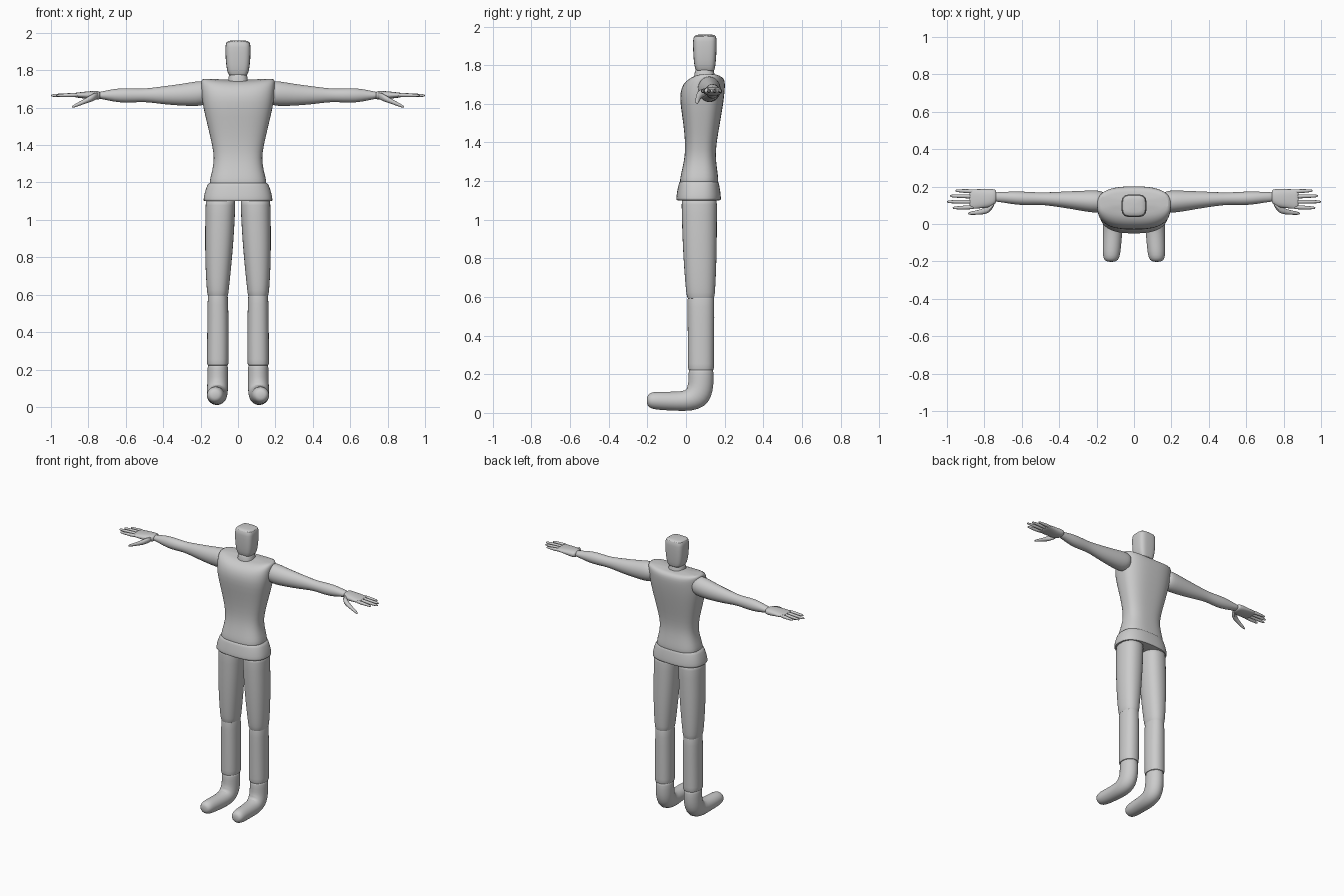
import bpy, bmesh, math
from mathutils import Vector

grey = bpy.data.materials.new("plain grey")
grey.diffuse_color = (0.6, 0.6, 0.6, 1)
X, Y, Z = Vector((1, 0, 0)), Vector((0, 1, 0)), Vector((0, 0, 1))


def ring(bm, c, u, v, n, power):
    """Superellipse ring of n vertices around c."""
    out = []
    for i in range(n):
        a = 2 * math.pi * (i + 0.5) / n
        p, q = math.cos(a), math.sin(a)
        p = math.copysign(abs(p) ** (2 / power), p)
        q = math.copysign(abs(q) ** (2 / power), q)
        out.append(bm.verts.new(Vector(c) + u * p + v * q))
    return out


def loft(bm, sections, n=16, power=2.0):
    """Skin closed rings given as (centre, u, v)."""
    rings = [ring(bm, c, u, v, n, power) for c, u, v in sections]
    for a, b in zip(rings, rings[1:]):
        for i in range(n):
            j = (i + 1) % n
            bm.faces.new((a[i], a[j], b[j], b[i]))
    bm.faces.new(rings[0])
    bm.faces.new(rings[-1])


def finish(name, bm, mirror=False, levels=1):
    bmesh.ops.recalc_face_normals(bm, faces=bm.faces)
    me = bpy.data.meshes.new(name)
    bm.to_mesh(me)
    bm.free()
    me.materials.append(grey)
    ob = bpy.data.objects.new(name, me)
    bpy.context.collection.objects.link(ob)
    if mirror:
        ob.modifiers.new("Mirror", 'MIRROR').use_mirror_merge = False
    if levels:
        s = ob.modifiers.new("Smooth", 'SUBSURF')
        s.levels = s.render_levels = levels
    bpy.ops.object.select_all(action='DESELECT')
    ob.select_set(True)
    bpy.context.view_layer.objects.active = ob
    bpy.ops.object.shade_smooth_by_angle(angle=math.radians(50))
    return ob


def upright(name, rows, cx=0.0, power=2.0, n=16, mirror=False, lift=0.0):
    """Rows: z, x0, x1, y0, y1. Lift raises the sides of the top rows."""
    bm = bmesh.new()
    loft(bm, [(((x0 + x1) / 2, (y0 + y1) / 2, z), X * (x1 - x0) / 2, Y * (y1 - y0) / 2)
              for z, x0, x1, y0, y1 in rows], n, power)
    if lift:
        for v in bm.verts:
            if v.co.z > 1.7:
                v.co.z += lift * min(1, abs(v.co.x) / 0.18) ** 2
    return finish(name, bm, mirror)


# head and neck
upright("head", [(z, -w, w, y0, y1) for z, w, y0, y1 in (
    (1.768, .035, .06, .14), (1.772, .05, .05, .148), (1.80, .06, .042, .153),
    (1.86, .067, .037, .158), (1.93, .068, .035, .16), (1.952, .064, .04, .156),
    (1.96, .045, .06, .14))], power=3.6, n=24)
upright("neck", [(z, -w, w, y0, y1) for z, w, y0, y1 in (
    (1.70, .062, .035, .16), (1.74, .056, .04, .152), (1.765, .05, .045, .145),
    (1.79, .048, .05, .145))], power=2.5)

# torso with raised shoulder tips
upright("torso", [(z, -w, w, y0, y1) for z, w, y0, y1 in (
    (1.17, .145, -.025, .16), (1.19, .153, -.033, .168), (1.22, .15, -.03, .167),
    (1.27, .136, -.018, .16), (1.33, .127, -.006, .153), (1.40, .138, -.004, .158),
    (1.50, .162, -.014, .176), (1.60, .186, -.03, .193), (1.66, .195, -.031, .2),
    (1.705, .198, -.014, .203), (1.73, .198, .015, .197), (1.742, .19, .045, .18),
    (1.744, .14, .075, .16))], power=2.7, n=32, lift=0.014)

# hip band
upright("hip_band", [(z, -w, w, y0, y1) for z, w, y0, y1 in (
    (1.10, .165, -.035, .165), (1.10, .184, -.05, .18), (1.108, .186, -.052, .182),
    (1.15, .178, -.046, .178), (1.185, .165, -.038, .171), (1.2, .157, -.034, .168),
    (1.2, .13, -.01, .15))], power=2.6, n=32)

# trouser legs
upright("upper_leg", [
    (1.12, .012, .174, -.025, .162), (1.10, .012, .174, -.025, .162),
    (0.95, .018, .178, -.022, .162), (0.80, .03, .177, -.015, .16),
    (0.68, .042, .172, -.006, .155), (0.62, .049, .167, 0, .151),
    (0.59, .052, .163, .006, .148), (0.585, .07, .15, .02, .13)], power=2.3, mirror=True)
upright("lower_leg", [
    (0.63, .06, .155, .012, .14), (0.60, .053, .163, .006, .148),
    (0.50, .05, .165, .007, .148), (0.35, .049, .166, .008, .147),
    (0.24, .05, .167, .009, .146), (0.22, .05, .167, .009, .146),
    (0.22, .065, .15, .025, .13)], power=2.3, mirror=True)

# ankle bending into the foot: y, z, half width, half thickness, tilt in degrees
bm = bmesh.new()
loft(bm, [((cx, y, z), X * w,
           (Y * math.cos(math.radians(t)) - Z * math.sin(math.radians(t))) * h)
          for cx, y, z, w, h, t in (
    (.108, .078, .24, .052, .062, 0), (.108, .078, .215, .056, .066, 0),
    (.108, .078, .15, .057, .067, 5), (.109, .07, .112, .057, .07, 25),
    (.110, .052, .082, .057, .071, 48), (.112, .015, .062, .055, .056, 78),
    (.114, -.05, .06, .052, .05, 90), (.118, -.12, .062, .05, .049, 90),
    (.121, -.17, .064, .047, .046, 90), (.122, -.193, .064, .038, .036, 90),
    (.122, -.203, .064, .02, .018, 90))])
finish("foot", bm, True)


def sideways(name, rows, power=2.0, n=16):
    """Rows: x, y0, y1, z0, z1."""
    bm = bmesh.new()
    loft(bm, [((x, (y0 + y1) / 2, (z0 + z1) / 2), Y * (y1 - y0) / 2, Z * (z1 - z0) / 2)
              for x, y0, y1, z0, z1 in rows], n, power)
    return finish(name, bm, True)


# arms
sideways("arm", [
    (.15, .07, .17, 1.63, 1.73), (.185, .06, .18, 1.612, 1.744),
    (.22, .059, .181, 1.606, 1.743), (.30, .073, .178, 1.609, 1.728),
    (.40, .09, .173, 1.617, 1.715), (.48, .101, .169, 1.629, 1.704),
    (.53, .102, .17, 1.629, 1.702), (.60, .099, .175, 1.625, 1.706),
    (.66, .107, .174, 1.63, 1.702), (.72, .118, .171, 1.644, 1.688),
    (.76, .12, .17, 1.65, 1.682)])

# palms
sideways("palm", [
    (.735, .12, .175, 1.65, 1.682), (.742, .105, .187, 1.643, 1.688),
    (.77, .088, .188, 1.641, 1.69), (.81, .085, .187, 1.647, 1.687),
    (.85, .08, .187, 1.652, 1.682), (.872, .08, .186, 1.655, 1.68),
    (.88, .09, .18, 1.66, 1.676)], power=2.4)

# fingers and thumb: path points with radii
bm = bmesh.new()
for y0, y1, tip in ((.174, .178, .955), (.147, .150, .985), (.119, .119, 1.0), (.09, .086, .97)):
    pts = [(.85, 0, .011), (.89, .3, .0125), (tip - .04, .75, .01),
           (tip - .008, .95, .008), (tip, 1, .004)]
    loft(bm, [((x, y0 + (y1 - y0) * t, 1.668 - .003 * t), Y * r, Z * r)
              for x, t, r in pts], 8)
loft(bm, [((x, y, z), Y * r, Z * r) for x, y, z, r in (
    (.745, .115, 1.667, .016), (.765, .09, 1.66, .023), (.785, .073, 1.65, .021),
    (.82, .064, 1.634, .015), (.85, .06, 1.62, .012), (.878, .057, 1.608, .009),
    (.888, .056, 1.603, .004))], 8)
finish("fingers", bm, True)
